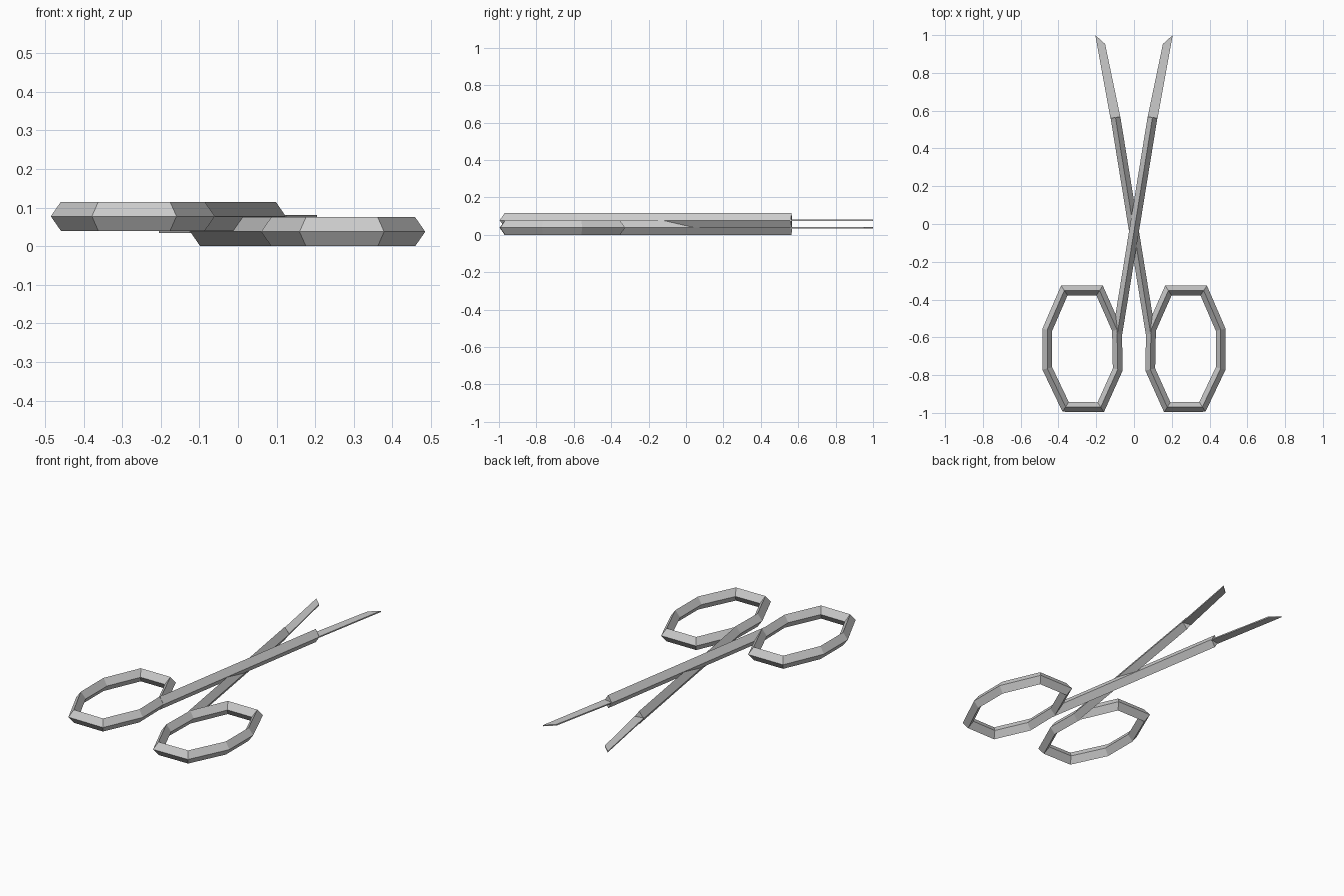
import bpy, bmesh
from mathutils import Vector

if "Cube" in bpy.data.objects:
    bpy.data.objects.remove(bpy.data.objects["Cube"])

HALF_W, HALF_H = 0.026, 0.0375


def finish(bm, name):
    bmesh.ops.recalc_face_normals(bm, faces=bm.faces)
    mesh = bpy.data.meshes.new(name)
    bm.to_mesh(mesh)
    bm.free()
    bpy.context.collection.objects.link(bpy.data.objects.new(name, mesh))


def sweep_diamond(name, path, z, closed):
    """Sweep a diamond section along a flat path with mitred corners."""
    bm = bmesh.new()
    pts = [Vector(p) for p in path]
    n = len(pts)
    sections = []
    for i, p in enumerate(pts):
        before = pts[(i - 1) % n] if closed or i > 0 else None
        after = pts[(i + 1) % n] if closed or i < n - 1 else None
        d0 = (p - before).normalized() if before else (after - p).normalized()
        d1 = (after - p).normalized() if after else d0
        n0, n1 = Vector((-d0.y, d0.x)), Vector((-d1.y, d1.x))
        side = (n0 + n1).normalized()
        side *= HALF_W / side.dot(n0)
        sections.append([bm.verts.new((p.x + side.x * a, p.y + side.y * a, z + HALF_H * b))
                         for a, b in ((1, 0), (0, 1), (-1, 0), (0, -1))])
    for i in range(n if closed else n - 1):
        a, b = sections[i], sections[(i + 1) % n]
        for k in range(4):
            j = (k + 1) % 4
            bm.faces.new((a[k], a[j], b[j], b[k]))
    if not closed:
        bm.faces.new(sections[0])
        bm.faces.new(sections[-1])
    finish(bm, name)


def plate(name, outline, z, thickness):
    bm = bmesh.new()
    face = bm.faces.new([bm.verts.new((x, y, z - thickness / 2)) for x, y in outline])
    new = bmesh.ops.extrude_face_region(bm, geom=[face])["geom"]
    bmesh.ops.translate(bm, vec=(0, 0, thickness),
                        verts=[v for v in new if isinstance(v, bmesh.types.BMVert)])
    finish(bm, name)


RING = [(-0.369, -0.352), (-0.182, -0.352), (-0.09, -0.56), (-0.086, -0.77),
        (-0.176, -0.97), (-0.362, -0.968), (-0.459, -0.765), (-0.459, -0.56)]
SHAFT = [(-0.088, -0.58), (0.098, 0.564)]
BLADE = [(0.071, 0.56), (0.124, 0.555), (0.205, 1.0), (0.153, 0.953)]

# two mirrored halves stacked across each other
for label, s, z in (("upper", 1, 0.0775), ("lower", -1, 0.0375)):
    def flip(points):
        return [(s * x, y) for x, y in points]
    sweep_diamond(label + "_finger_loop", flip(RING), z, True)
    sweep_diamond(label + "_shank", flip(SHAFT), z, False)
    plate(label + "_blade", flip(BLADE), z, 0.007)
